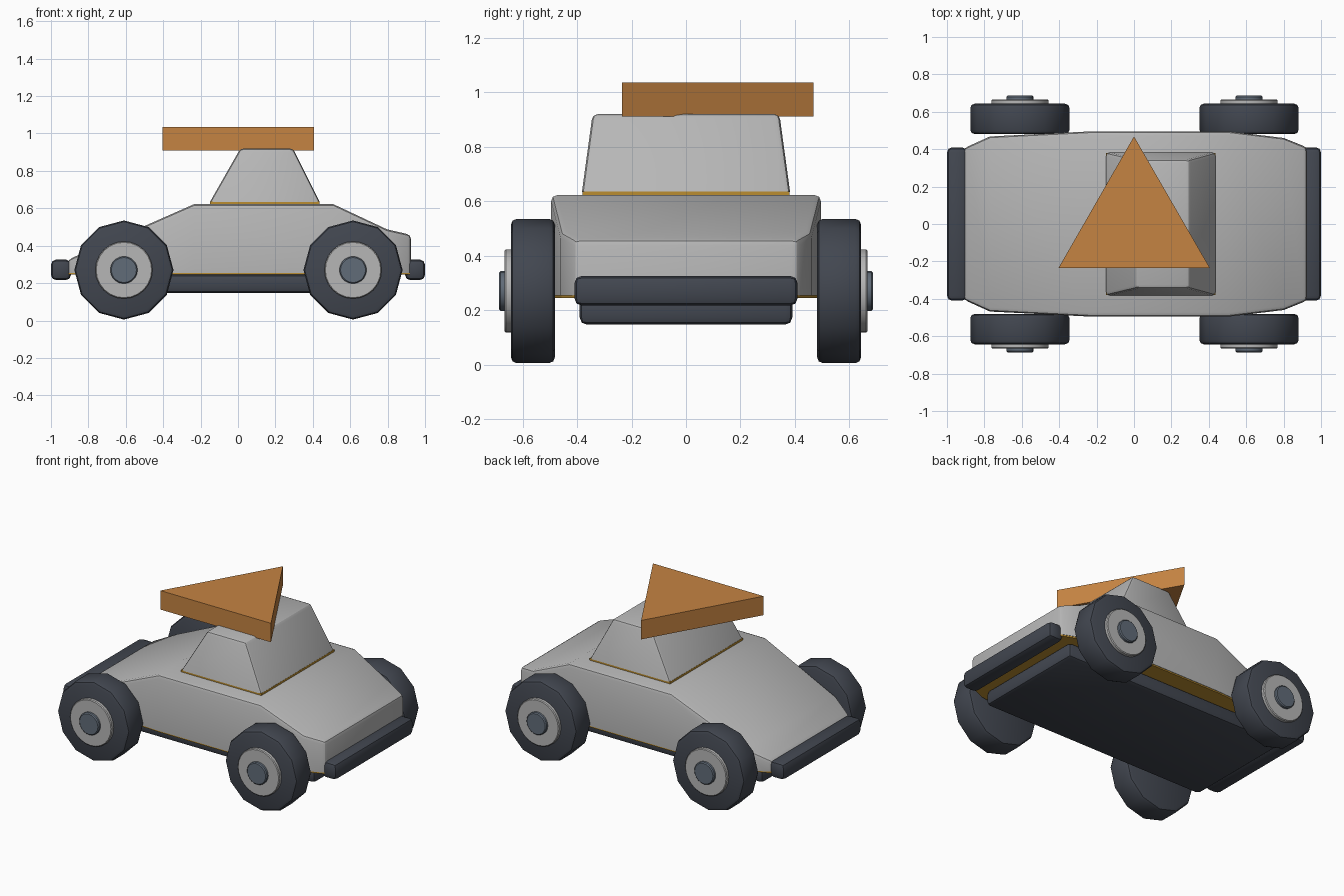
import bpy, bmesh, math
from mathutils import Matrix

if "Cube" in bpy.data.objects:
    bpy.data.objects.remove(bpy.data.objects["Cube"])


def material(name, rgb):
    m = bpy.data.materials.new(name)
    m.diffuse_color = (*rgb, 1)
    m.use_nodes = True
    m.node_tree.nodes["Principled BSDF"].inputs["Base Color"].default_value = m.diffuse_color
    return m


GREY = material("light grey", (0.47, 0.47, 0.47))
DARK = material("dark slate", (0.054, 0.062, 0.08))
STEEL = material("steel blue", (0.12, 0.15, 0.19))
GOLD = material("gold", (0.50, 0.27, 0.03))
ORANGE = material("orange", (0.56, 0.23, 0.055))


def finish(bm, name, mat, bevel=0.0, segments=2, smooth=True, keep_base=False):
    """Bevel sharp edges (optionally not around the base) and make the object."""
    bmesh.ops.recalc_face_normals(bm, faces=bm.faces)
    if bevel:
        low = min(v.co.z for v in bm.verts) + 1e-4
        edges = [e for e in bm.edges
                 if e.calc_face_angle(0) > math.radians(35)
                 and not (keep_base and all(v.co.z < low for v in e.verts))]
        bmesh.ops.bevel(bm, geom=edges, offset=bevel, segments=segments,
                        profile=0.5, affect='EDGES', clamp_overlap=True)
    me = bpy.data.meshes.new(name)
    bm.to_mesh(me)
    bm.free()
    ob = bpy.data.objects.new(name, me)
    bpy.context.collection.objects.link(ob)
    me.materials.append(mat)
    if smooth:
        bpy.ops.object.select_all(action='DESELECT')
        ob.select_set(True)
        bpy.context.view_layer.objects.active = ob
        bpy.ops.object.shade_smooth_by_angle(angle=math.radians(28))
    return ob


def loft(rings):
    """Closed skin through rings of equal point count."""
    bm = bmesh.new()
    vs = [[bm.verts.new(p) for p in r] for r in rings]
    n = len(rings[0])
    for a, b in zip(vs, vs[1:]):
        for i in range(n):
            j = (i + 1) % n
            bm.faces.new((a[i], a[j], b[j], b[i]))
    bm.faces.new(vs[0])
    bm.faces.new(vs[-1])
    return bm


def rect(x0, x1, y, z):
    return [(x0, -y, z), (x1, -y, z), (x1, y, z), (x0, y, z)]


def box(name, mat, x0, x1, y, z0, z1, bevel=0.0, segments=2):
    return finish(loft([rect(x0, x1, y, z0), rect(x0, x1, y, z1)]),
                  name, mat, bevel, segments)


def disc(name, mat, x, side, r, y0, y1, sides, bevel, segments=1):
    """Cylinder on a sideways axis at wheel height."""
    bm = bmesh.new()
    bmesh.ops.create_cone(bm, cap_ends=True, segments=sides, radius1=r, radius2=r,
                          depth=y1 - y0)
    # bevel only the rims
    rims = [e for e in bm.edges if abs(e.verts[0].co.z - e.verts[1].co.z) < 1e-5]
    bmesh.ops.bevel(bm, geom=rims, offset=bevel, segments=segments,
                    profile=0.5, affect='EDGES')
    bm.transform(Matrix.Translation((x, side * (y0 + y1) / 2, 0.27))
                 @ Matrix.Rotation(math.pi / 2, 4, 'X'))
    return finish(bm, name, mat)


# Body: stations of x, half width, top height
stations = [(-0.91, 0.405, 0.325), (-0.77, 0.468, 0.386), (-0.235, 0.495, 0.622),
            (0.51, 0.495, 0.622), (0.80, 0.46, 0.486), (0.925, 0.41, 0.458)]


def body_ring(x, w, z0, z1):
    return [(x, -w, z0), (x, w, z0), (x, w, z1), (x, -w, z1)]


finish(loft([body_ring(x, w, 0.254, z) for x, w, z in stations]),
       "body", GREY, 0.022, keep_base=True)
finish(loft([body_ring(x, w - 0.003, 0.245, 0.255) for x, w, z in stations]),
       "body_trim", GOLD, smooth=False)

# Cabin with its trim line
finish(loft([rect(-0.15, 0.437, 0.382, 0.634), rect(0.012, 0.295, 0.343, 0.919)]),
       "cabin", GREY, 0.018, keep_base=True)
box("cabin_trim", GOLD, -0.15, 0.437, 0.38, 0.618, 0.636)

# Triangular roof sign
tri = [(-0.403, -0.234), (0.405, -0.234), (0.0, 0.468)]
finish(loft([[(x, y, z) for x, y in tri] for z in (0.91, 1.035)]),
       "roof_wedge", ORANGE, smooth=False)

# Chassis and bumpers
box("chassis", DARK, -0.83, 0.83, 0.39, 0.147, 0.246, 0.025)
box("left_bumper", DARK, -1.0, -0.893, 0.41, 0.216, 0.326, 0.028)
box("right_bumper", DARK, 0.893, 1.0, 0.41, 0.216, 0.326, 0.028)

# Wheels with hub plates and caps
for end, x in (("left", -0.61), ("right", 0.615)):
    for face, s in (("front", -1), ("back", 1)):
        tag = f"{end}_{face}"
        disc(tag + "_tyre", DARK, x, s, 0.265, 0.481, 0.643, 12, 0.022, 2)
        disc(tag + "_hub_plate", GREY, x, s, 0.153, 0.63, 0.666, 24, 0.005)
        disc(tag + "_hub_cap", STEEL, x, s, 0.073, 0.65, 0.686, 20, 0.006)
